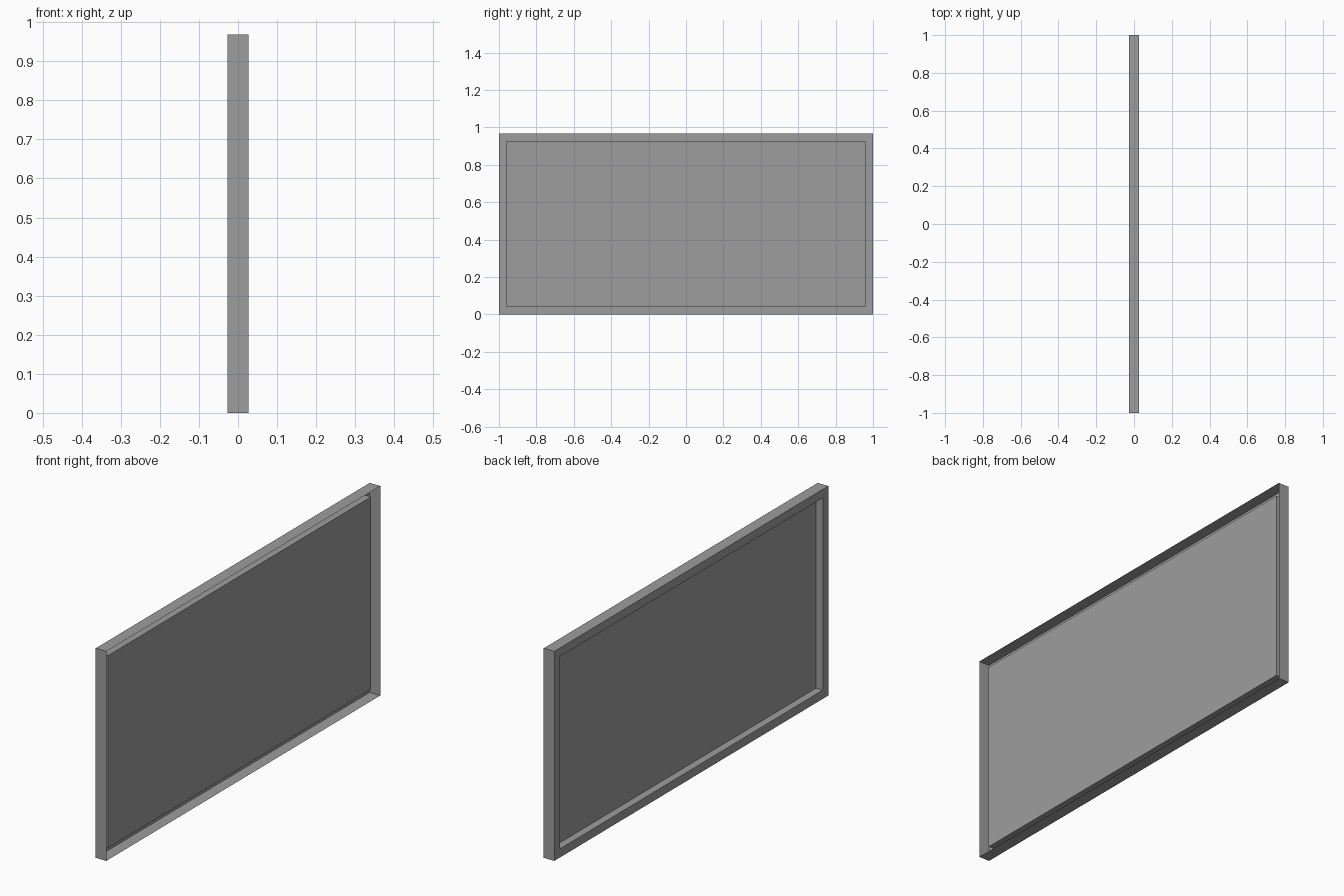
import bpy
import bmesh

cube = bpy.data.objects.get("Cube")
if cube:
    bpy.data.objects.remove(cube, do_unlink=True)

LENGTH, HEIGHT = 2.0, 0.968
HALF_DEPTH = 0.027      # half the frame depth
BORDER = 0.04           # width of the frame face
PANEL_X = 0.008         # plane of the recessed panel

grey = bpy.data.materials.new("mid_grey")
color = (0.34, 0.34, 0.34, 1)
grey.diffuse_color = color
grey.use_nodes = True
grey.node_tree.nodes["Principled BSDF"].inputs["Base Color"].default_value = color


def rectangle(bm, x, inset):
    """Four corners of an upright rectangle, inset from the outer size."""
    y = LENGTH / 2 - inset
    low, high = inset, HEIGHT - inset
    return [bm.verts.new((x, *p)) for p in ((-y, low), (y, low), (y, high), (-y, high))]


def finish(bm, name):
    mesh = bpy.data.meshes.new(name)
    bm.to_mesh(mesh)
    bm.free()
    mesh.materials.append(grey)
    obj = bpy.data.objects.new(name, mesh)
    bpy.context.collection.objects.link(obj)


# Frame: thin outer walls, flat border, then inner walls; open on the +x side
bm = bmesh.new()
profile = [(HALF_DEPTH, 0), (-HALF_DEPTH, 0), (-HALF_DEPTH, BORDER), (PANEL_X, BORDER)]
loops = [rectangle(bm, x, inset) for x, inset in profile]
for a, b in zip(loops, loops[1:]):
    for i in range(4):
        j = (i + 1) % 4
        bm.faces.new((a[j], a[i], b[i], b[j]))
finish(bm, "frame")

# Panel: flat sheet closing the recess
bm = bmesh.new()
bm.faces.new(reversed(rectangle(bm, PANEL_X, BORDER)))
finish(bm, "panel")
